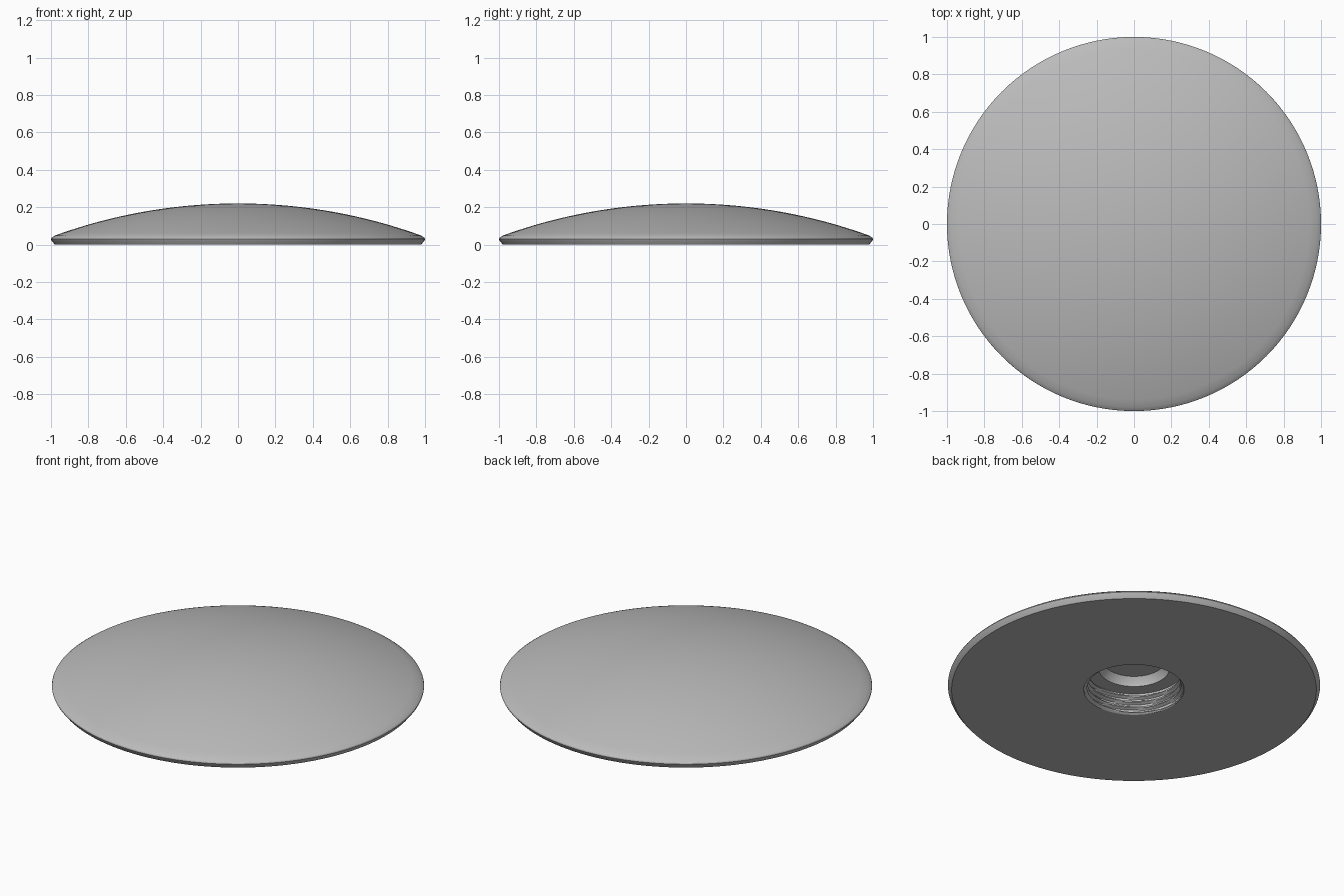
import bpy, bmesh, math

if "Cube" in bpy.data.objects:
    bpy.data.objects.remove(bpy.data.objects["Cube"])

SEG = 128
grey = bpy.data.materials.new("plain_grey")
grey.diffuse_color = (0.5, 0.5, 0.5, 1)
grey.use_nodes = True
grey.node_tree.nodes["Principled BSDF"].inputs["Base Color"].default_value = grey.diffuse_color

# Dome: arc of a large sphere from apex (0, 0.22) down to the rim
R = 2.88
dome = [(r, 0.22 - R + math.sqrt(R * R - r * r)) for r in [0.98 * i / 24 for i in range(1, 25)]]
# Rounded rim edge, under-chamfer and flat base up to the hole
rim = [(0.99, 0.041), (0.997, 0.036), (1.0, 0.029), (0.997, 0.022), (0.98, 0.0), (0.27, 0.0)]

# Threaded bore: helical ridges, fading in at the mouth and out at the ceiling
DEPTH, PITCH, ROWS = 0.13, 0.034, 32


def thread_radius(z, angle):
    phase = (z / PITCH - angle / math.tau) % 1.0
    ridge = min(1.0, max(0.0, 1.6 - abs(phase - 0.5) * 5))
    fade = min(1.0, z / 0.012, (DEPTH - z) / 0.012)
    return 0.27 - 0.018 * ridge * fade


bore = [("thread", DEPTH * i / ROWS) for i in range(1, ROWS + 1)]
# Step in the bore and the shallow tapered recess above it
recess = [(0.19, DEPTH), (0.185, 0.15), (0.165, 0.178)]

bm = bmesh.new()
apex = bm.verts.new((0, 0, 0.22))
ceiling = bm.verts.new((0, 0, 0.178))
rings = []
for r, z in dome + rim + bore + recess:
    ring = []
    for s in range(SEG):
        a = math.tau * s / SEG
        rad = thread_radius(z, a) if r == "thread" else r
        ring.append(bm.verts.new((rad * math.cos(a), rad * math.sin(a), z)))
    rings.append(ring)

for s in range(SEG):
    t = (s + 1) % SEG
    bm.faces.new((apex, rings[0][s], rings[0][t]))
    for up, low in zip(rings, rings[1:]):
        bm.faces.new((up[s], low[s], low[t], up[t]))
    bm.faces.new((ceiling, rings[-1][t], rings[-1][s]))
bmesh.ops.recalc_face_normals(bm, faces=bm.faces)

mesh = bpy.data.meshes.new("domed_cap")
bm.to_mesh(mesh)
bm.free()
mesh.materials.append(grey)
cap = bpy.data.objects.new("domed_cap", mesh)
bpy.context.collection.objects.link(cap)
bpy.context.view_layer.objects.active = cap
cap.select_set(True)
bpy.ops.object.shade_smooth_by_angle(angle=math.radians(28))
